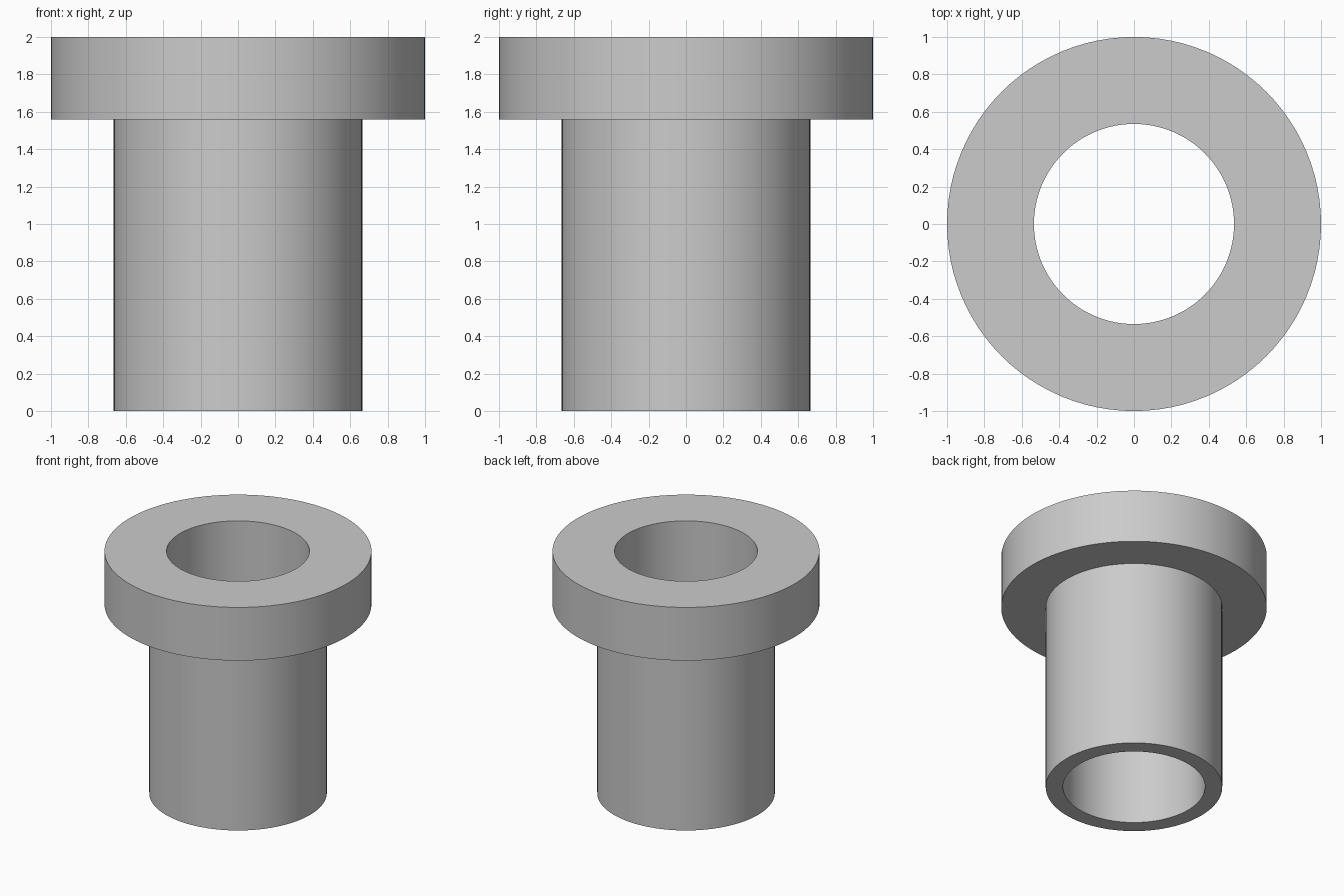
import bpy
import bmesh
import math

SEGMENTS = 96
BORE, SHAFT, FLANGE = 0.535, 0.665, 1.0
HEIGHT, FLANGE_BASE = 2.0, 1.56

cube = bpy.data.objects.get("Cube")
if cube:
    bpy.data.objects.remove(cube, do_unlink=True)

# Plain grey material
grey = bpy.data.materials.new("plain_grey")
grey.use_nodes = True
colour = (0.6, 0.6, 0.6, 1.0)
grey.diffuse_color = colour
grey.node_tree.nodes["Principled BSDF"].inputs["Base Color"].default_value = colour


def revolve(name, profile):
    """Spin a closed (radius, height) profile around the z axis."""
    bm = bmesh.new()
    verts = [bm.verts.new((r, 0, z)) for r, z in profile]
    edges = [bm.edges.new((v, verts[i - 1])) for i, v in enumerate(verts)]
    bmesh.ops.spin(bm, geom=verts + edges, cent=(0, 0, 0), axis=(0, 0, 1),
                   angle=2 * math.pi, steps=SEGMENTS, use_merge=True)
    bmesh.ops.remove_doubles(bm, verts=bm.verts[:], dist=0.0001)
    bmesh.ops.recalc_face_normals(bm, faces=bm.faces[:])
    mesh = bpy.data.meshes.new(name)
    bm.to_mesh(mesh)
    bm.free()
    mesh.materials.append(grey)
    obj = bpy.data.objects.new(name, mesh)
    bpy.context.collection.objects.link(obj)
    bpy.ops.object.select_all(action="DESELECT")
    obj.select_set(True)
    bpy.context.view_layer.objects.active = obj
    bpy.ops.object.shade_smooth_by_angle(angle=math.radians(30))
    return obj


# Flanged sleeve with a straight through bore
revolve("flanged_bushing", [
    (BORE, 0), (SHAFT, 0), (SHAFT, FLANGE_BASE),
    (FLANGE, FLANGE_BASE), (FLANGE, HEIGHT), (BORE, HEIGHT),
])
